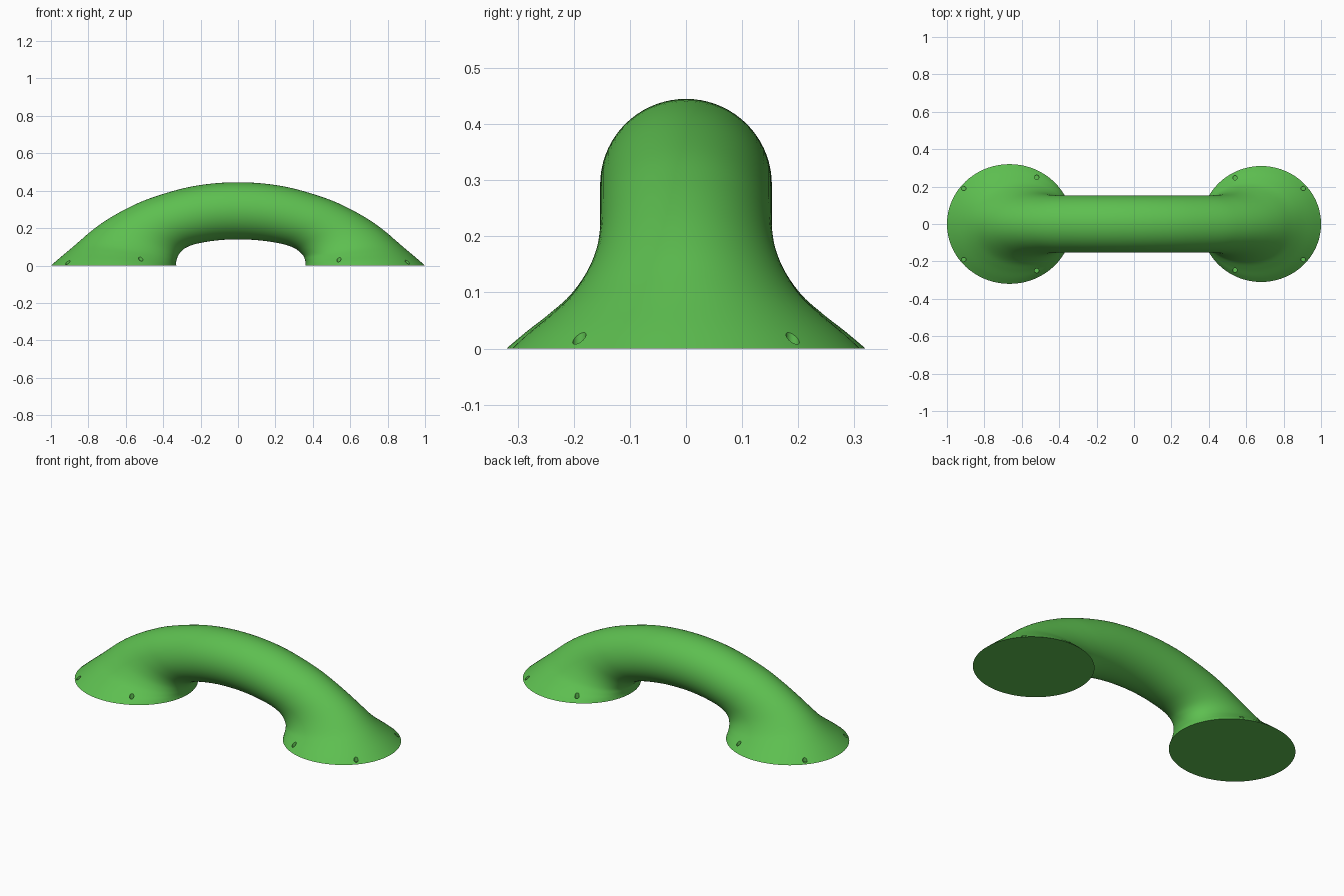
import bpy, bmesh, math
from mathutils import Vector

if "Cube" in bpy.data.objects:
    bpy.data.objects.remove(bpy.data.objects["Cube"])

RING = 72   # points around each cross-section
STEPS = 5   # smooth steps between key sections

# Key sections from foot to middle: outer x, outer z, inner x, inner z, half width
HALF = [
    (1.0, 0.0, 0.33, 0.0, 0.32),
    (0.955, 0.039, 0.331, 0.015, 0.288),
    (0.90, 0.085, 0.328, 0.03, 0.247),
    (0.85, 0.128, 0.321, 0.05, 0.209),
    (0.78, 0.188, 0.308, 0.07, 0.178),
    (0.70, 0.245, 0.287, 0.09, 0.161),
    (0.60, 0.302, 0.255, 0.106, 0.154),
    (0.48, 0.356, 0.21, 0.119, 0.153),
    (0.30, 0.411, 0.14, 0.131, 0.153),
    (0.15, 0.437, 0.07, 0.138, 0.153),
]


def side(sign):
    out = []
    for i, (ox, oz, ix, iz, w) in enumerate(HALF):
        fade = max(0, 1 - i / 9)
        shift = 0.03 * min(1, fade * 1.5) if sign > 0 else 0
        width = w - (0.01 * max(0, 1 - i / 4) if sign > 0 else 0)
        out.append((sign * ox, oz, sign * (ix + shift), iz, width))
    return out


keys = side(-1) + [(0, 0.445, 0, 0.14, 0.153)] + side(1)[::-1]
keys = [Vector(k) for k in keys]


def catmull(a, b, c, d, t):
    return 0.5 * (2 * b + (c - a) * t + (2 * a - 5 * b + 4 * c - d) * t * t
                  + (3 * b - a - 3 * c + d) * t ** 3)


sections = []
for i in range(len(keys) - 1):
    a = keys[i - 1] if i else 2 * keys[0] - keys[1]
    d = keys[i + 2] if i + 2 < len(keys) else 2 * keys[-1] - keys[-2]
    sections += [catmull(a, keys[i], keys[i + 1], d, s / STEPS) for s in range(STEPS)]
sections.append(keys[-1])

# Handle body: elliptical sections lofted from one foot over to the other
bm = bmesh.new()
rings = []
for ox, oz, ix, iz, w in sections:
    outer, inner = Vector((ox, 0, oz)), Vector((ix, 0, iz))
    mid, half = (outer + inner) / 2, (outer - inner) / 2
    ring = []
    for j in range(RING):
        a = math.tau * j / RING
        ring.append(bm.verts.new(mid + half * math.cos(a) + Vector((0, w * math.sin(a), 0))))
    rings.append(ring)
for r0, r1 in zip(rings, rings[1:]):
    for j in range(RING):
        k = (j + 1) % RING
        bm.faces.new((r0[j], r0[k], r1[k], r1[j]))
bm.faces.new(rings[0])
bm.faces.new(rings[-1])
bmesh.ops.recalc_face_normals(bm, faces=bm.faces)
mesh = bpy.data.meshes.new("handle")
bm.to_mesh(mesh)
bm.free()
handle = bpy.data.objects.new("handle", mesh)
bpy.context.collection.objects.link(handle)

# Screw holes near the rim of each foot
HOLES = [(x, s * y) for x, y in ((-0.91, 0.19), (-0.52, 0.25), (0.54, 0.247), (0.905, 0.19))
         for s in (-1, 1)]
bm = bmesh.new()
for x, y in HOLES:
    made = bmesh.ops.create_cone(bm, cap_ends=True, segments=20, radius1=0.012,
                                 radius2=0.012, depth=0.2)
    bmesh.ops.translate(bm, verts=made["verts"], vec=(x, y, 0.102))
cut_mesh = bpy.data.meshes.new("hole_cutter")
bm.to_mesh(cut_mesh)
bm.free()
cutter = bpy.data.objects.new("hole_cutter", cut_mesh)
bpy.context.collection.objects.link(cutter)
mod = handle.modifiers.new("screw_holes", "BOOLEAN")
mod.operation, mod.solver, mod.object = "DIFFERENCE", "EXACT", cutter
bpy.context.view_layer.objects.active = handle
handle.select_set(True)
bpy.ops.object.modifier_apply(modifier=mod.name)
bpy.data.objects.remove(cutter)

# Open the hole floors, leaving the flat base closed
bm = bmesh.new()
bm.from_mesh(handle.data)
floors = [f for f in bm.faces if f.normal.z > 0.99 and f.calc_center_median().z < 0.004]
bmesh.ops.delete(bm, geom=floors, context="FACES_ONLY")
bm.to_mesh(handle.data)
bm.free()

# Green finish and smooth shading
green = bpy.data.materials.new("green")
green.diffuse_color = (0.11, 0.52, 0.08, 1)
green.use_nodes = True
green.node_tree.nodes["Principled BSDF"].inputs["Base Color"].default_value = green.diffuse_color
handle.data.materials.clear()
handle.data.materials.append(green)
bpy.ops.object.shade_smooth_by_angle(angle=math.radians(35))
